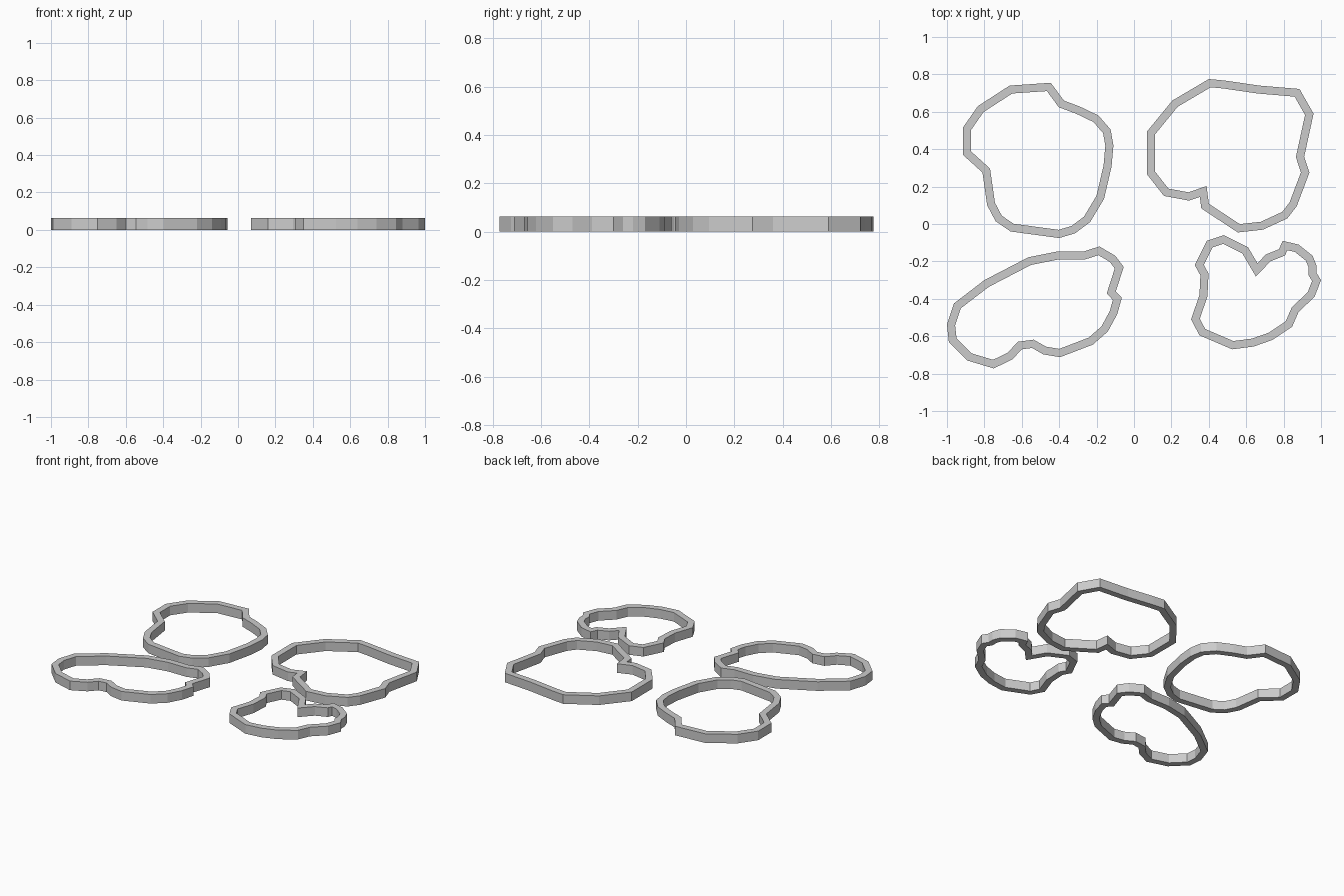
import bpy, bmesh
from mathutils import Vector

HEIGHT = 0.063
WALL = 0.043


def ring_wall(name, outline):
    """Flat-topped wall: clockwise outer outline, mitred inward by WALL, raised to HEIGHT."""
    pts = [Vector(p) for p in outline]
    n = len(pts)
    inner = []
    for i, p in enumerate(pts):
        a = (p - pts[i - 1]).normalized()
        b = (pts[(i + 1) % n] - p).normalized()
        na, nb = Vector((a.y, -a.x)), Vector((b.y, -b.x))
        inner.append(p + (na + nb) * (WALL / (1 + na.dot(nb))))
    bm = bmesh.new()
    loops = [[bm.verts.new((p.x, p.y, z)) for p in loop]
             for loop, z in ((pts, 0), (pts, HEIGHT), (inner, HEIGHT), (inner, 0))]
    for k in range(4):
        lo, hi = loops[k], loops[(k + 1) % 4]
        for i in range(n):
            j = (i + 1) % n
            bm.faces.new((lo[i], lo[j], hi[j], hi[i]))
    bmesh.ops.recalc_face_normals(bm, faces=bm.faces)
    mesh = bpy.data.meshes.new(name)
    bm.to_mesh(mesh)
    bm.free()
    bpy.context.collection.objects.link(bpy.data.objects.new(name, mesh))


# back left ring
ring_wall("back_left_ring", [
    (-.665, .74), (-.445, .755), (-.375, .66), (-.29, .628), (-.19, .58), (-.125, .505),
    (-.11, .42), (-.12, .307), (-.16, .135), (-.235, .01), (-.315, -.05), (-.40, -.075),
    (-.66, -.04), (-.74, .015), (-.785, .10), (-.81, .275), (-.915, .37), (-.915, .515),
    (-.835, .63)])

# back right ring
ring_wall("back_right_ring", [
    (.40, .775), (.485, .767), (.67, .74), (.885, .722), (.96, .59), (.91, .36),
    (.938, .275), (.87, .095), (.82, .03), (.69, -.03), (.555, -.045), (.36, .083),
    (.352, .145), (.295, .125), (.16, .15), (.07, .265), (.07, .495), (.205, .66)])

# front left ring
ring_wall("front_left_ring", [
    (-.565, -.178), (-.41, -.147), (-.27, -.147), (-.185, -.12), (-.10, -.17), (-.055, -.23),
    (-.097, -.36), (-.065, -.395), (-.09, -.483), (-.14, -.575), (-.22, -.645), (-.395, -.712),
    (-.485, -.697), (-.545, -.663), (-.60, -.67), (-.65, -.724), (-.75, -.772), (-.89, -.73),
    (-.99, -.63), (-1, -.537), (-.963, -.425), (-.80, -.30)])

# front right ring
ring_wall("front_right_ring", [
    (.48, -.06), (.61, -.125), (.66, -.21), (.705, -.163), (.775, -.135), (.795, -.09),
    (.88, -.11), (.955, -.17), (.975, -.22), (.975, -.26), (1, -.30), (.965, -.39),
    (.88, -.47), (.845, -.55), (.74, -.62), (.64, -.655), (.525, -.67), (.35, -.595),
    (.305, -.51), (.35, -.38), (.355, -.275), (.325, -.22), (.39, -.09)])
